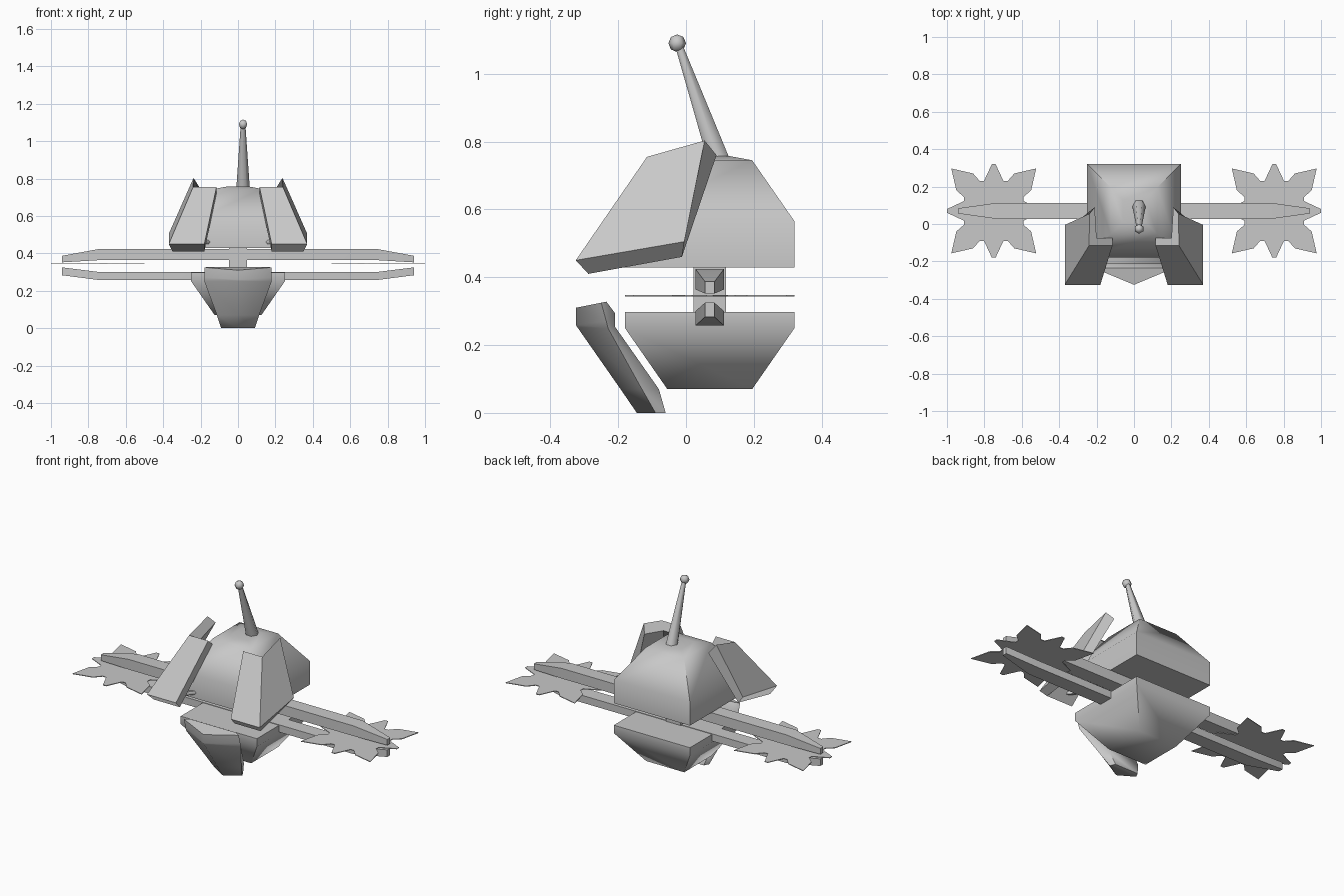
import bpy, bmesh, math
from mathutils import Vector

if "Cube" in bpy.data.objects:
    bpy.data.objects.remove(bpy.data.objects["Cube"])

grey = bpy.data.materials.new("plain grey")
grey.diffuse_color = (0.58, 0.58, 0.58, 1)
grey.use_nodes = True
grey.node_tree.nodes["Principled BSDF"].inputs["Base Color"].default_value = grey.diffuse_color
CY = 0.07   # centre of the hull in y


def finish(name, bm, angle=60):
    bmesh.ops.recalc_face_normals(bm, faces=bm.faces)
    me = bpy.data.meshes.new(name)
    bm.to_mesh(me)
    bm.free()
    me.materials.append(grey)
    me.shade_smooth()
    me.set_sharp_from_angle(angle=math.radians(angle))
    ob = bpy.data.objects.new(name, me)
    bpy.context.collection.objects.link(ob)
    return ob


def loft(name, rings, angle=60):
    """Skin a list of equal-length point rings and cap both ends."""
    bm = bmesh.new()
    vs = [[bm.verts.new(p) for p in r] for r in rings]
    n = len(rings[0])
    for a, b in zip(vs, vs[1:]):
        for i in range(n):
            j = (i + 1) % n
            bm.faces.new((a[i], a[j], b[j], b[i]))
    bm.faces.new(vs[0])
    bm.faces.new(vs[-1])
    return finish(name, bm, angle)


def square(h, z):
    return [(-h, CY - h, z), (h, CY - h, z), (h, CY + h, z), (-h, CY + h, z)]


def rod(name, p, q, r1, r2, sides=6):
    p, q = Vector(p), Vector(q)
    rot = (q - p).to_track_quat('Z', 'Y')
    ring = lambda c, r: [c + rot @ Vector((r * math.cos(t), r * math.sin(t), 0))
                         for t in (2 * math.pi * i / sides for i in range(sides))]
    return loft(name, [ring(p, r1), ring(q, r2)])


# Hull halves and the hub between them
loft("upper_hull", [square(0.25, 0.428), square(0.25, 0.565), square(0.125, 0.745), square(0.06, 0.757)])
loft("lower_hull", [square(0.25, 0.297), square(0.25, 0.25), square(0.125, 0.07)])
loft("hub", [square(0.048, 0.27), square(0.048, 0.45)])

# Twin beams, bent toward the blades and narrowed at the tips
for name, lo, hi, tlo, thi in (("upper_beam", 0.364, 0.424, 0.352, 0.387),
                               ("lower_beam", 0.257, 0.300, 0.283, 0.325)):
    def sec(x, w, a, b):
        return [(x, CY - w, a), (x, CY + w, a), (x, CY + w, b), (x, CY - w, b)]
    loft(name, [sec(-0.94, 0.014, tlo, thi), sec(-0.74, 0.042, lo, hi),
                sec(0.74, 0.042, lo, hi), sec(0.94, 0.014, tlo, thi)])

# Saw blades: one quarter of the toothed outline turned four times
quarter = [(0.25, 0.01), (0.16, 0.052), (0.16, 0.075), (0.20, 0.11), (0.227, 0.227),
           (0.11, 0.20), (0.075, 0.16), (0.052, 0.16), (0.01, 0.25)]
outline = []
for k in range(4):
    for x, y in quarter:
        for _ in range(k):
            x, y = -y, x
        outline.append((x, y))
for side, s in (("left", -1), ("right", 1)):
    loft(side + "_saw_blade", [[(s * 0.75 + x, CY + y, z) for x, y in outline]
                               for z in (0.343, 0.347)], 30)

# Front jaw: pointed at the centre, tapering down to the ground
def jaw(front, side, back, w, wb):
    return [(0, *front), (w, *side), (wb, *back), (-wb, *back), (-w, *side)]

loft("front_jaw", [
    jaw((-0.325, 0.31), (-0.25, 0.325), (-0.235, 0.328), 0.18, 0.15),
    jaw((-0.325, 0.26), (-0.235, 0.27), (-0.21, 0.295), 0.18, 0.15),
    jaw((-0.32, 0.252), (-0.23, 0.25), (-0.21, 0.255), 0.18, 0.15),
    jaw((-0.193, 0.07), (-0.13, 0.07), (-0.08, 0.07), 0.113, 0.095),
    jaw((-0.145, 0), (-0.09, 0), (-0.06, 0), 0.09, 0.075)])

# Shoulder plates: thick L-shaped shells (front panel and outer side panel)
top = [(0.115, -0.115, 0.755), (0.24, -0.115, 0.755), (0.238, 0.055, 0.803),
       (0.21, 0.09, 0.76), (0.20, -0.075, 0.72), (0.115, -0.075, 0.72)]
bottom = [(0.18, -0.325, 0.45), (0.37, -0.325, 0.45), (0.37, -0.005, 0.505),
          (0.335, -0.012, 0.46), (0.35, -0.288, 0.41), (0.18, -0.288, 0.41)]
for side, s in (("left", -1), ("right", 1)):
    loft(side + "_shoulder_plate", [[(s * x, y, z) for x, y, z in r] for r in (top, bottom)])
    # Short brackets holding the plates
    rod(side + "_upper_bracket", (s * 0.09, -0.08, 0.62), (s * 0.18, -0.17, 0.62), 0.012, 0.012)
    rod(side + "_lower_bracket", (s * 0.14, -0.15, 0.46), (s * 0.24, -0.27, 0.46), 0.012, 0.012)

# Antenna with a small knob
rod("antenna", (0.027, 0.10, 0.735), (0.027, -0.02, 1.08), 0.037, 0.013)
bm = bmesh.new()
bmesh.ops.create_uvsphere(bm, u_segments=6, v_segments=4, radius=0.026)
bmesh.ops.translate(bm, verts=bm.verts, vec=(0.027, -0.026, 1.09))
finish("antenna_knob", bm)
